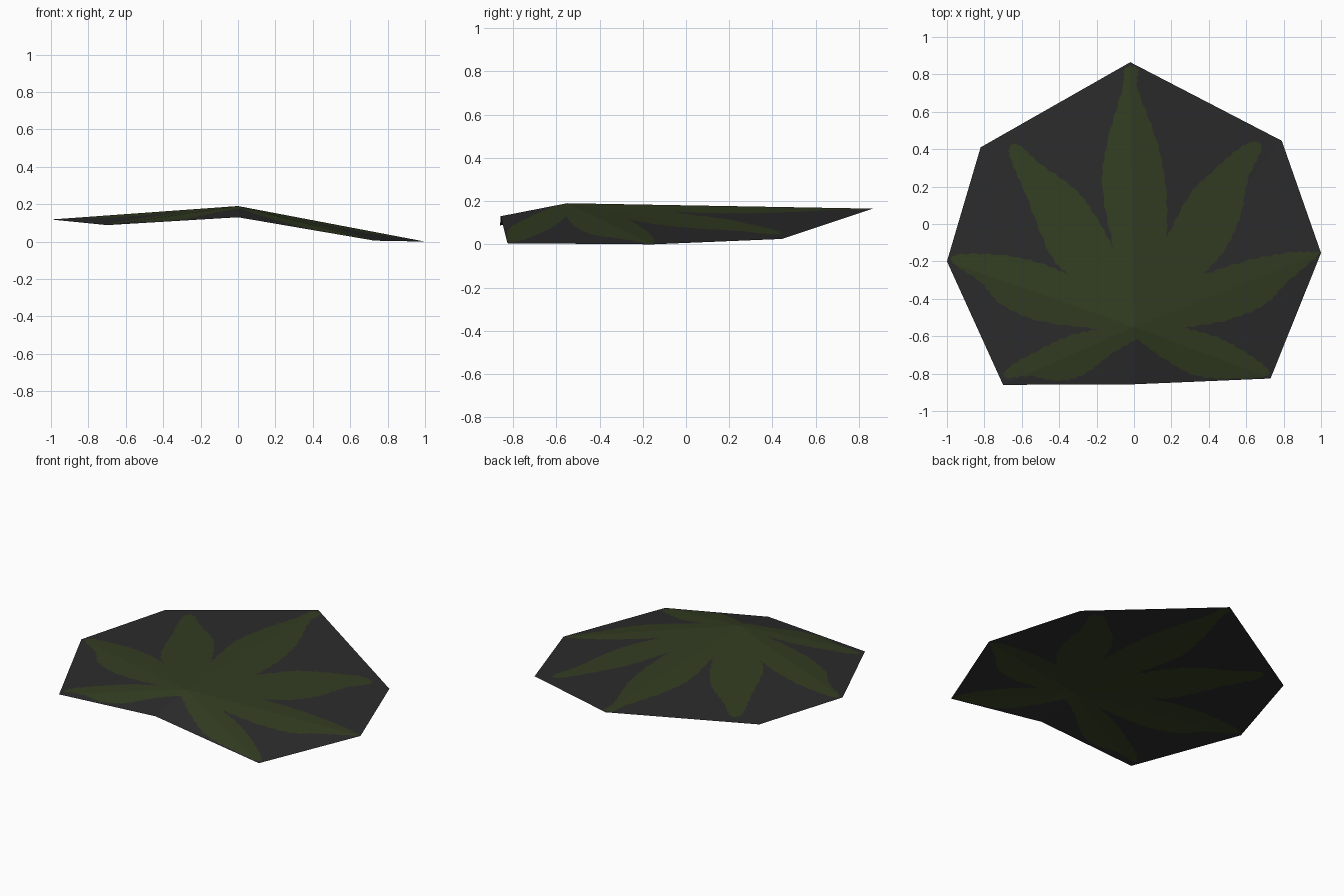
import bpy
from mathutils import Vector
from mathutils.geometry import barycentric_transform, delaunay_2d_cdt

cube = bpy.data.objects.get("Cube")
if cube:
    bpy.data.objects.remove(cube, do_unlink=True)


def make_material(name, colour):
    mat = bpy.data.materials.new(name)
    mat.use_nodes = True
    mat.diffuse_color = (*colour, 1)
    mat.node_tree.nodes["Principled BSDF"].inputs["Base Color"].default_value = (*colour, 1)
    return mat


def spline(points, steps=7, tooth=0.004):
    """Smooth edge through the points, with small alternating teeth; last point left out."""
    padded = [points[0]] + points + [points[-1]]
    result = []
    for a, b, c, d in zip(padded, padded[1:], padded[2:], padded[3:]):
        for i in range(steps):
            t = i / steps
            p = (b * 2 + (c - a) * t + (a * 2 - b * 5 + c * 4 - d) * t**2
                 + (b * 3 - a - c * 3 + d) * t**3) / 2
            side = (c - b).orthogonal().normalized()
            if i:
                p += side * (tooth if i % 2 else -tooth)
            result.append(p)
    return result


# Folded card: a peak surrounded by eight rim corners, counterclockwise
peak = Vector((0, -.55, .19))
rim = [Vector(p) for p in (
    (0, -.857, .13), (.73, -.826, .005), (1, -.155, 0), (.79, .445, .025),
    (-.02, .865, .165), (-.82, .41, .125), (-1, -.2, .118), (-.7, -.86, .088))]
corners = [peak] + rim
count = len(rim)
fan = [(0, i + 1, (i + 1) % count + 1) for i in range(count)]

# Leaf outline: every leaflet starts at the notch before it, counterclockwise
leaflets = [
    # lower right
    [(.015, -.615), (.16, -.72), (.33, -.81), (.52, -.825), (.7, -.815), (.71, -.77), (.57, -.67), (.43, -.6)],
    # right
    [(.27, -.556), (.51, -.51), (.7, -.43), (.81, -.32), (.98, -.17), (.96, -.15), (.81, -.155), (.59, -.2)],
    # upper right
    [(.37, -.27), (.49, -.13), (.57, .05), (.61, .24), (.68, .4), (.65, .44), (.57, .41), (.43, .29), (.3, .16)],
    # centre
    [(.176, -.07), (.17, .2), (.12, .45), (.02, .72), (.02, .83), (-.05, .83), (-.06, .73), (-.14, .45), (-.17, .2)],
    # upper left
    [(-.11, -.13), (-.21, .05), (-.32, .19), (-.5, .32), (-.61, .42), (-.66, .42), (-.66, .35), (-.58, .16), (-.45, -.16)],
    # left
    [(-.35, -.27), (-.5, -.21), (-.71, -.165), (-.95, -.165), (-.96, -.215), (-.82, -.31), (-.71, -.43), (-.5, -.52)],
    # lower left
    [(-.19, -.56), (-.35, -.6), (-.5, -.67), (-.66, -.76), (-.69, -.82), (-.56, -.812), (-.4, -.838), (-.26, -.8), (-.13, -.7)],
]
outline = []
for leaflet, following in zip(leaflets, leaflets[1:] + leaflets[:1]):
    outline += spline([Vector(p) for p in leaflet + following[:1]])

# Cut the leaf into the card, then lift every point onto its folded panel
flat = [c.to_2d() for c in corners] + outline
leaf = tuple(range(len(corners), len(flat)))
verts, _, faces, _, _, origins = delaunay_2d_cdt(flat, [], fan + [leaf], 1, 1e-5)
height = {}
kept, slots = [], []
for face, sources in zip(faces, origins):
    panels = [s for s in sources if s < count]
    if not panels:
        continue
    tri = [corners[i] for i in fan[panels[0]]]
    ground = [c.to_2d().to_3d() for c in tri]
    for v in face:
        height[v] = barycentric_transform(verts[v].to_3d(), *ground, *tri).z
    kept.append(tuple(face))
    slots.append(1 if count in sources else 0)

used = sorted(height)
index = {v: i for i, v in enumerate(used)}
mesh = bpy.data.meshes.new("leaf_card")
mesh.from_pydata([(verts[v].x, verts[v].y, height[v]) for v in used], [],
                 [[index[v] for v in f] for f in kept])

# Dark card and green leaf colours
mesh.materials.append(make_material("charcoal", (.025, .025, .025)))
mesh.materials.append(make_material("leaf green", (.033, .047, .016)))
for poly, slot in zip(mesh.polygons, slots):
    poly.material_index = slot
mesh.update()
card = bpy.data.objects.new("leaf_card", mesh)
bpy.context.collection.objects.link(card)
